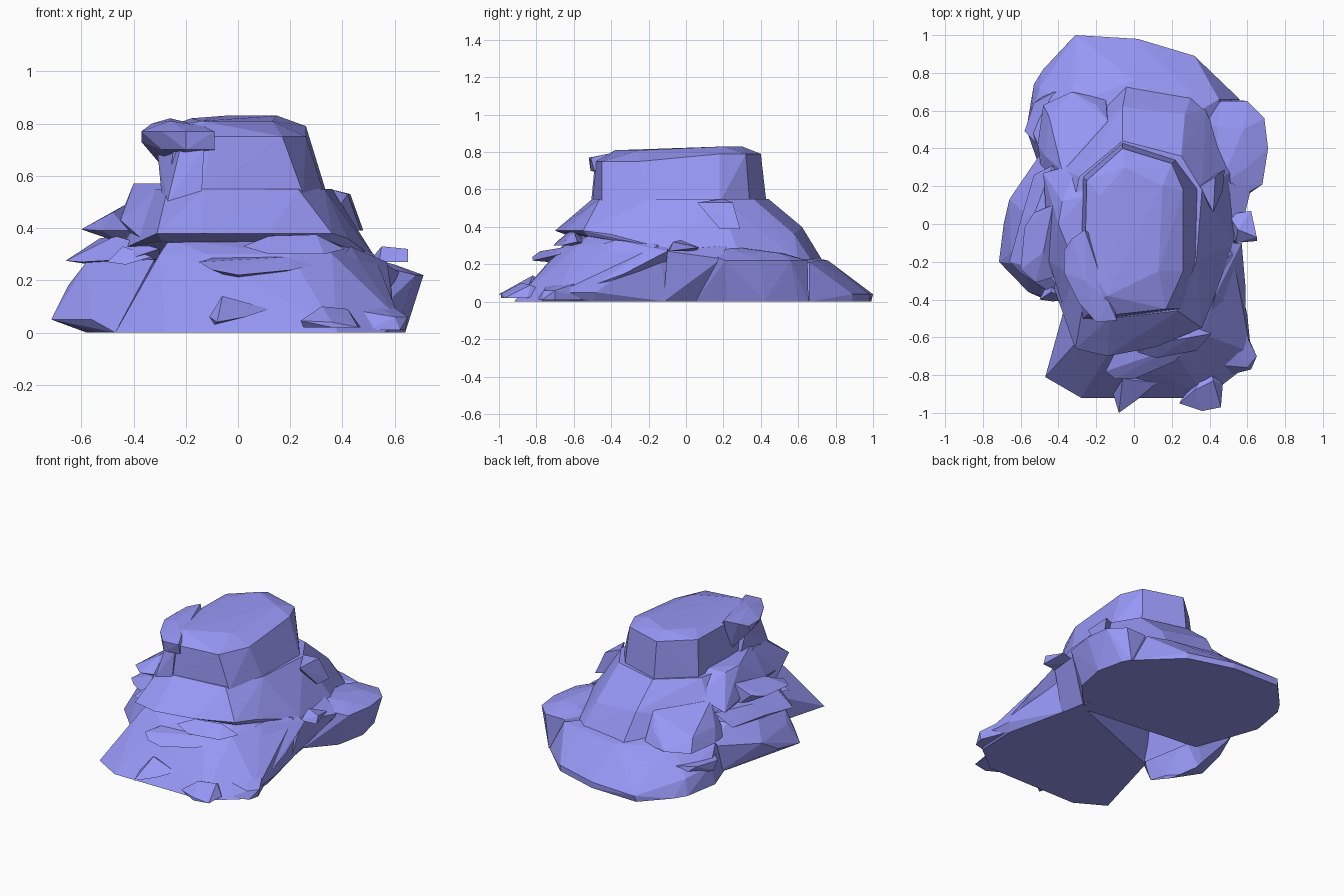
import bpy, bmesh

STONE = bpy.data.materials.new("lavender_stone")
STONE.diffuse_color = (0.31, 0.31, 0.92, 1.0)


def rock(name, *pts, open_bottom=False):
    """Flat-faced boulder: convex hull of a few corner points."""
    bm = bmesh.new()
    for p in pts:
        bm.verts.new(p)
    res = bmesh.ops.convex_hull(bm, input=bm.verts[:])
    junk = set(res["geom_interior"]) | set(res["geom_unused"])
    bmesh.ops.delete(bm, geom=[v for v in junk if isinstance(v, bmesh.types.BMVert)], context='VERTS')
    bmesh.ops.dissolve_limit(bm, angle_limit=0.02, verts=bm.verts[:], edges=bm.edges[:])
    bmesh.ops.recalc_face_normals(bm, faces=bm.faces[:])
    if open_bottom:
        bmesh.ops.delete(bm, geom=[f for f in bm.faces if f.normal.z < -0.98], context='FACES_ONLY')
    me = bpy.data.meshes.new(name)
    bm.to_mesh(me)
    bm.free()
    me.materials.append(STONE)
    ob = bpy.data.objects.new(name, me)
    bpy.context.collection.objects.link(ob)
    return ob


def ring(z, *xy):
    return [(x, y, z) for x, y in xy]


# Flat-topped summit block
rock("summit",
     *ring(0.53, (-0.27, -0.42), (-0.14, -0.50), (0.25, -0.45), (0.33, -0.20), (0.34, 0.18),
           (0.22, 0.34), (-0.06, 0.43), (-0.27, 0.25), (-0.28, -0.05)),
     *ring(0.75, (-0.24, -0.42), (-0.10, -0.48), (0.17, -0.45), (0.26, -0.25)),
     *ring(0.79, (0.26, 0.18), (0.20, 0.32), (-0.06, 0.40), (-0.25, 0.23)),
     (-0.26, -0.20, 0.79), (-0.14, -0.38, 0.81), (0.13, -0.25, 0.81),
     (0.15, 0.20, 0.83), (-0.05, 0.30, 0.83), (-0.18, 0.15, 0.82))

# Overhanging knob and the pillar carrying it
rock("summit_knob",
     *ring(0.77, (-0.37, -0.14), (-0.37, -0.26), (-0.29, -0.42), (-0.20, -0.52), (-0.09, -0.51)),
     *ring(0.70, (-0.29, -0.38), (-0.20, -0.51), (-0.09, -0.49)),
     (-0.37, -0.16, 0.73), (-0.33, -0.08, 0.80), (-0.26, -0.30, 0.81), (-0.13, -0.42, 0.79),
     (-0.26, -0.03, 0.82), (-0.18, -0.1, 0.72), (-0.26, -0.10, 0.60))
rock("knob_pillar",
     *ring(0.50, (-0.29, -0.42), (-0.27, -0.50), (-0.14, -0.51), (-0.18, -0.2), (-0.29, -0.15)),
     *ring(0.71, (-0.22, -0.46), (-0.13, -0.49), (-0.14, -0.2), (-0.31, -0.2)))

# Sloping skirt under the summit
rock("skirt",
     *ring(0.55, (-0.27, -0.43), (-0.13, -0.50), (0.23, -0.46), (0.33, -0.2), (0.36, 0.18),
           (0.25, 0.36), (-0.06, 0.44), (-0.29, 0.25), (-0.36, -0.1)),
     *ring(0.38, (-0.31, -0.66), (-0.14, -0.70), (0.12, -0.65), (0.36, -0.55)),
     *ring(0.35, (-0.29, -0.62), (0.35, -0.52)),
     (0.42, -0.40, 0.36), (0.53, -0.10, 0.28), (0.52, 0.28, 0.26), (0.38, 0.60, 0.22),
     (0.30, 0.67, 0.22), (-0.04, 0.73, 0.22), (-0.06, 0.62, 0.40), (0.27, 0.58, 0.36),
     (-0.43, 0.32, 0.33), (-0.47, -0.05, 0.33), (-0.42, -0.35, 0.33))

# Ground-level masses
rock("front_base",
     *ring(0.0, (-0.47, -0.81), (-0.28, -0.92), (0.05, -0.90), (0.38, -0.92), (0.56, -0.78),
           (0.57, -0.50), (0.48, -0.10), (0.42, 0.02), (-0.32, -0.27)),
     *ring(0.05, (0.62, -0.68), (0.60, -0.48)),
     *ring(0.30, (-0.30, -0.62), (-0.12, -0.66), (0.20, -0.65), (0.36, -0.58), (0.44, -0.40),
           (0.52, -0.15), (-0.3, -0.2)),
     *ring(0.36, (-0.26, -0.56), (0.30, -0.50), (0.40, -0.3), (0.0, -0.1)))
rock("front_right_flank",
     (0.57, -0.10, 0.27), (0.50, -0.10, 0.30), (0.43, -0.38, 0.33), (0.59, -0.33, 0.15),
     (0.59, -0.52, 0.08), (0.56, -0.55, 0.03), (0.42, -0.55, 0.05), (0.45, -0.1, 0.19), (0.40, -0.5, 0.29))
rock("right_wall",
     *ring(0.0, (0.48, -0.12), (0.45, 0.06), (0.40, 0.0)),
     (0.55, -0.10, 0.27), (0.58, 0.08, 0.25), (0.62, 0.19, 0.23), (0.50, 0.22, 0.30), (0.42, 0.0, 0.30))
rock("back_base",
     *ring(0.0, (-0.32, 0.99), (0.02, 0.98), (0.32, 0.89), (0.56, 0.66), (0.42, 0.0), (-0.42, 0.09),
           (-0.50, 0.30), (-0.57, 0.50), (-0.53, 0.74), (-0.48, 0.82)),
     *ring(0.04, (-0.31, 1.0), (0.02, 0.98), (0.32, 0.89)),
     (-0.55, 0.52, 0.13), (-0.50, 0.72, 0.10), (-0.30, 0.80, 0.16), (0.0, 0.76, 0.22),
     (0.30, 0.70, 0.22), (0.45, 0.66, 0.21), (-0.50, 0.40, 0.22), (-0.35, 0.62, 0.24), (0.0, 0.4, 0.3))
rock("back_right_boulder",
     *ring(0.0, (0.45, 0.05), (0.60, 0.22), (0.64, 0.42), (0.60, 0.60), (0.57, 0.655), (0.35, 0.6)),
     *ring(0.22, (0.68, 0.21), (0.71, 0.40), (0.69, 0.56), (0.60, 0.65), (0.46, 0.65), (0.38, 0.52)),
     *ring(0.26, (0.52, 0.12), (0.60, 0.30), (0.58, 0.50), (0.44, 0.52)),
     (0.45, 0.20, 0.30))
rock("left_base",
     *ring(0.0, (-0.47, -0.40), (-0.55, -0.30), (-0.58, -0.1), (-0.52, 0.25), (-0.49, 0.36),
           (-0.40, 0.30), (-0.30, -0.25)),
     (-0.715, -0.20, 0.05), (-0.56, -0.36, 0.05), (-0.69, 0.0, 0.08), (-0.66, 0.13, 0.16),
     (-0.55, 0.28, 0.17), (-0.49, 0.38, 0.19), (-0.65, -0.15, 0.18), (-0.58, -0.22, 0.27),
     (-0.57, 0.05, 0.28), (-0.32, -0.42, 0.28), (-0.48, 0.25, 0.30), (-0.35, 0.3, 0.3), open_bottom=True)

# Bulge and ledge on the back left
rock("back_left_bulge",
     *ring(0.23, (-0.48, 0.63), (-0.33, 0.70), (-0.15, 0.66), (-0.51, 0.42), (-0.49, 0.28)),
     *ring(0.31, (-0.45, 0.57), (-0.20, 0.63), (-0.47, 0.36)),
     (-0.38, 0.28, 0.43), (-0.14, 0.55, 0.40), (-0.1, 0.3, 0.4))
rock("back_left_ledge",
     *ring(0.16, (-0.58, 0.49), (-0.53, 0.64), (-0.42, 0.70), (-0.30, 0.65), (-0.47, 0.38)),
     *ring(0.10, (-0.57, 0.52), (-0.45, 0.70), (-0.3, 0.6), (-0.45, 0.4)))

# Stacked shelves on the left side
rock("left_lower_shelf",
     (-0.66, -0.20, 0.275), (-0.60, 0.02, 0.29), (-0.53, 0.26, 0.28), (-0.42, -0.38, 0.28),
     (-0.60, -0.26, 0.27), (-0.47, -0.25, 0.37), (-0.53, 0.05, 0.36), (-0.43, 0.31, 0.37),
     (-0.30, -0.45, 0.32), (-0.30, 0.1, 0.28), (-0.50, 0.05, 0.25))
rock("left_upper_shelf",
     (-0.60, -0.24, 0.395), (-0.52, -0.31, 0.39), (-0.42, -0.28, 0.39), (-0.58, -0.02, 0.40),
     (-0.48, -0.15, 0.46), (-0.53, 0.06, 0.42), (-0.43, 0.10, 0.49), (-0.44, -0.2, 0.34),
     (-0.44, 0.10, 0.34), (-0.30, 0.0, 0.38))
rock("left_shoulder",
     (-0.40, 0.0, 0.57), (-0.38, 0.12, 0.56), (-0.28, -0.30, 0.57), (-0.26, 0.15, 0.57),
     (-0.45, -0.20, 0.43), (-0.48, 0.27, 0.37), (-0.37, -0.46, 0.36), (-0.30, -0.55, 0.38),
     (-0.30, 0.32, 0.46), (-0.2, 0.0, 0.4))
rock("left_front_chip",
     (-0.50, -0.40, 0.27), (-0.43, -0.41, 0.26), (-0.33, -0.40, 0.29), (-0.44, -0.36, 0.33),
     (-0.40, -0.2, 0.3))

# Ledges along the front under the skirt
rock("front_ledge",
     (-0.15, -0.78, 0.27), (-0.10, -0.82, 0.24), (0.0, -0.82, 0.22), (0.21, -0.73, 0.24),
     (0.20, -0.66, 0.29), (-0.10, -0.68, 0.285), (0.33, -0.62, 0.27), (0.0, -0.6, 0.2))
rock("front_upper_ledge",
     (0.02, -0.68, 0.33), (0.12, -0.71, 0.30), (0.33, -0.67, 0.30), (0.41, -0.58, 0.32),
     (0.30, -0.60, 0.375), (0.12, -0.63, 0.37), (0.2, -0.5, 0.3))

# Fallen stones at the front foot
rock("front_stone_middle",
     (-0.08, -1.0, 0.04), (-0.11, -0.90, 0.06), (-0.06, -0.82, 0.14), (0.12, -0.84, 0.09),
     (0.03, -0.92, 0.06), (-0.09, -0.93, 0.03), (0.0, -0.75, 0.1))
rock("front_stone_right",
     *ring(0.02, (0.25, -0.93), (0.36, -0.99), (0.46, -0.97), (0.47, -0.85)),
     (0.24, -0.95, 0.045), (0.36, -0.99, 0.04), (0.32, -0.88, 0.10), (0.42, -0.83, 0.09),
     (0.4, -0.75, 0.05))
rock("right_stone",
     *ring(0.01, (0.50, -0.80), (0.62, -0.77), (0.64, -0.70), (0.56, -0.50)),
     (0.65, -0.70, 0.06), (0.60, -0.76, 0.06), (0.55, -0.50, 0.13), (0.48, -0.75, 0.08),
     (0.45, -0.55, 0.15))

# Small outcrops on the right side
rock("right_spike",
     (0.65, -0.09, 0.27), (0.65, -0.07, 0.32), (0.62, 0.07, 0.29), (0.54, -0.10, 0.27),
     (0.55, -0.03, 0.33), (0.50, 0.05, 0.27))
rock("right_block",
     (0.48, 0.29, 0.39), (0.47, 0.18, 0.39), (0.43, 0.25, 0.53), (0.42, 0.12, 0.50),
     (0.42, 0.06, 0.53), (0.35, 0.20, 0.55), (0.33, 0.2, 0.4))
